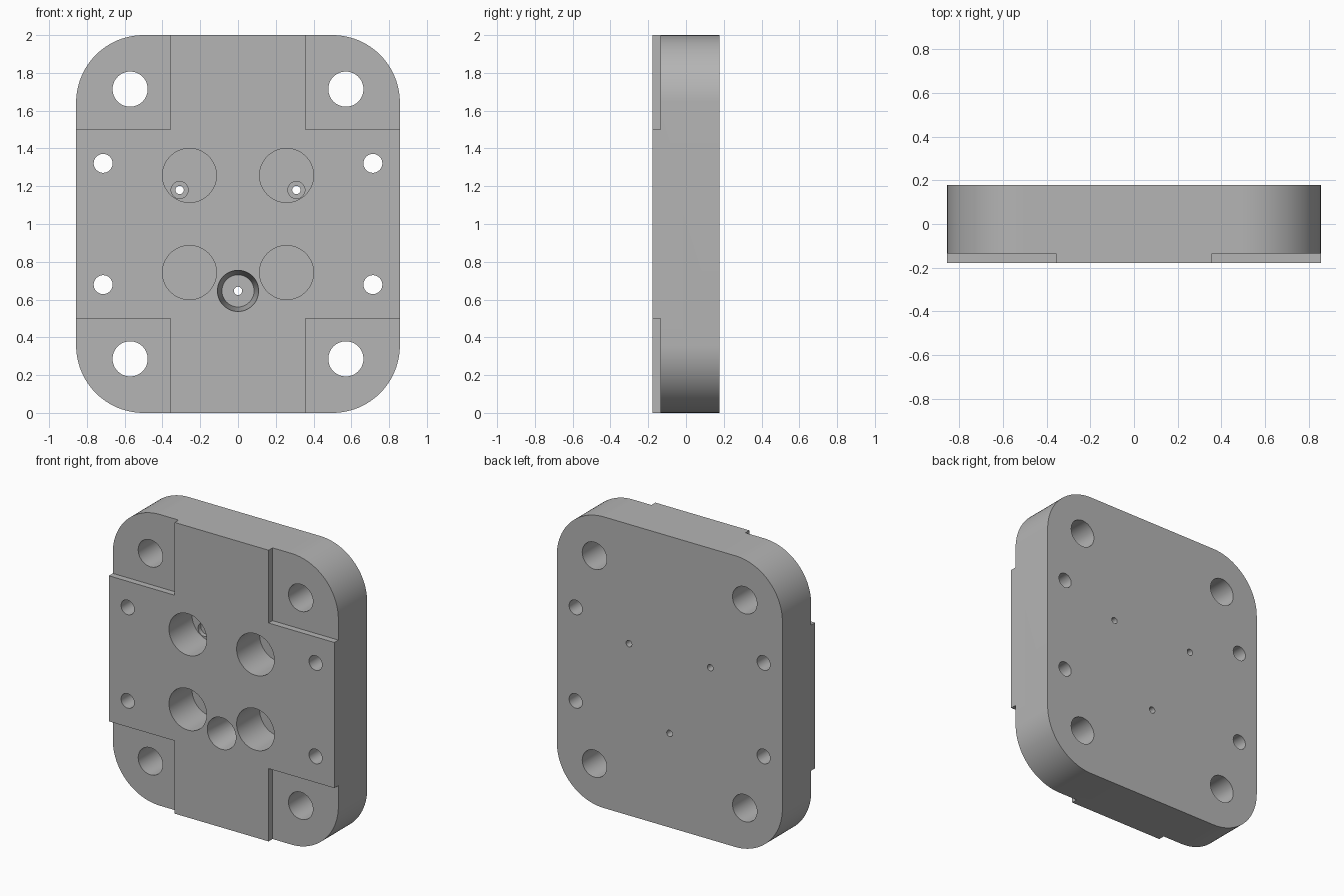
import bpy, bmesh, math
from mathutils import Vector

cube = bpy.data.objects.get("Cube")
if cube:
    bpy.data.objects.remove(cube, do_unlink=True)

W, H, D = 0.857, 2.0, 0.178      # half width, height, half thickness
R = 0.357                        # corner radius

grey = bpy.data.materials.new("plain grey")
grey.use_nodes = True
grey.diffuse_color = (0.46, 0.46, 0.46, 1)
grey.node_tree.nodes["Principled BSDF"].inputs["Base Color"].default_value = (0.46, 0.46, 0.46, 1)


def make_object(name, bm):
    bmesh.ops.recalc_face_normals(bm, faces=bm.faces)
    mesh = bpy.data.meshes.new(name)
    bm.to_mesh(mesh)
    bm.free()
    obj = bpy.data.objects.new(name, mesh)
    mesh.materials.append(grey)
    bpy.context.collection.objects.link(obj)
    return obj


def rounded_plate(name, steps=24):
    bm = bmesh.new()
    verts = []
    corners = [(1, 1), (-1, 1), (-1, -1), (1, -1)]
    for quarter, (sx, sz) in enumerate(corners):
        for i in range(steps + 1):
            a = (quarter + i / steps) * math.pi / 2
            x = sx * (W - R) + R * math.cos(a)
            z = H / 2 + sz * (H / 2 - R) + R * math.sin(a)
            verts.append(bm.verts.new((x, -D, z)))
    face = bm.faces.new(verts)
    grown = bmesh.ops.extrude_face_region(bm, geom=[face], use_keep_orig=True)
    moved = [g for g in grown["geom"] if isinstance(g, bmesh.types.BMVert)]
    bmesh.ops.translate(bm, verts=moved, vec=Vector((0, 2 * D, 0)))
    return make_object(name, bm)


def turned_cutter(name, x, z, profile, sides=48):
    """Solid turned about the y direction from (radius, y) pairs."""
    bm = bmesh.new()
    rings = []
    for r, y in profile:
        rings.append([bm.verts.new((x + r * math.cos(2 * math.pi * i / sides), y,
                                    z + r * math.sin(2 * math.pi * i / sides)))
                      for i in range(sides)])
    for a, b in zip(rings, rings[1:]):
        for i in range(sides):
            j = (i + 1) % sides
            bm.faces.new((a[i], a[j], b[j], b[i]))
    bm.faces.new(rings[0])
    bm.faces.new(rings[-1])
    return make_object(name, bm)


def box_cutter(name, low, high):
    bm = bmesh.new()
    bmesh.ops.create_cube(bm, size=1)
    for v in bm.verts:
        v.co = [l if c < 0 else h for c, l, h in zip(v.co, low, high)]
    return make_object(name, bm)


def cut(target, cutter):
    cutter.hide_render = True
    mod = target.modifiers.new("cut", "BOOLEAN")
    mod.operation = "DIFFERENCE"
    mod.solver = "EXACT"
    mod.object = cutter
    bpy.context.view_layer.objects.active = target
    bpy.ops.object.modifier_apply(modifier=mod.name)
    mesh = cutter.data
    bpy.data.objects.remove(cutter, do_unlink=True)
    bpy.data.meshes.remove(mesh)


plate = rounded_plate("mounting_plate")
front, back = -D - 0.05, D + 0.05
floor = 0.072                    # bottom of the round pockets

for side in (-1, 1):
    for end in (-1, 1):
        # Shallow step at each corner
        xs = sorted((side * 0.357, side * 1.0))
        zs = sorted((1 + end * 0.5, 1 + end * 1.2))
        cut(plate, box_cutter("corner_step", (xs[0], front, zs[0]), (xs[1], -0.135, zs[1])))
        # Bolt and pin holes right through
        cut(plate, turned_cutter("bolt_hole", side * 0.571, 1 + end * 0.714,
                                 [(0.093, front), (0.093, back)]))
        cut(plate, turned_cutter("pin_hole", side * 0.714, 1 + end * 0.321,
                                 [(0.05, front), (0.05, back)]))
        # Blind round pockets
        cut(plate, turned_cutter("pocket", side * 0.257, 1 + end * 0.257,
                                 [(0.143, front), (0.143, floor)]))
    # Stepped small hole in each upper pocket
    cut(plate, turned_cutter("stepped_hole", side * 0.309, 1.18,
                             [(0.045, floor - 0.05), (0.045, floor + 0.03),
                              (0.022, floor + 0.03), (0.022, back)]))

# Tapered pocket with a small hole to the back
cut(plate, turned_cutter("tapered_pocket", 0, 0.646,
                         [(0.109, front), (0.109, -D), (0.085, 0.09),
                          (0.022, 0.09), (0.022, back)]))

bpy.ops.object.select_all(action="DESELECT")
plate.select_set(True)
bpy.context.view_layer.objects.active = plate
bpy.ops.object.shade_smooth_by_angle(angle=math.radians(30))
